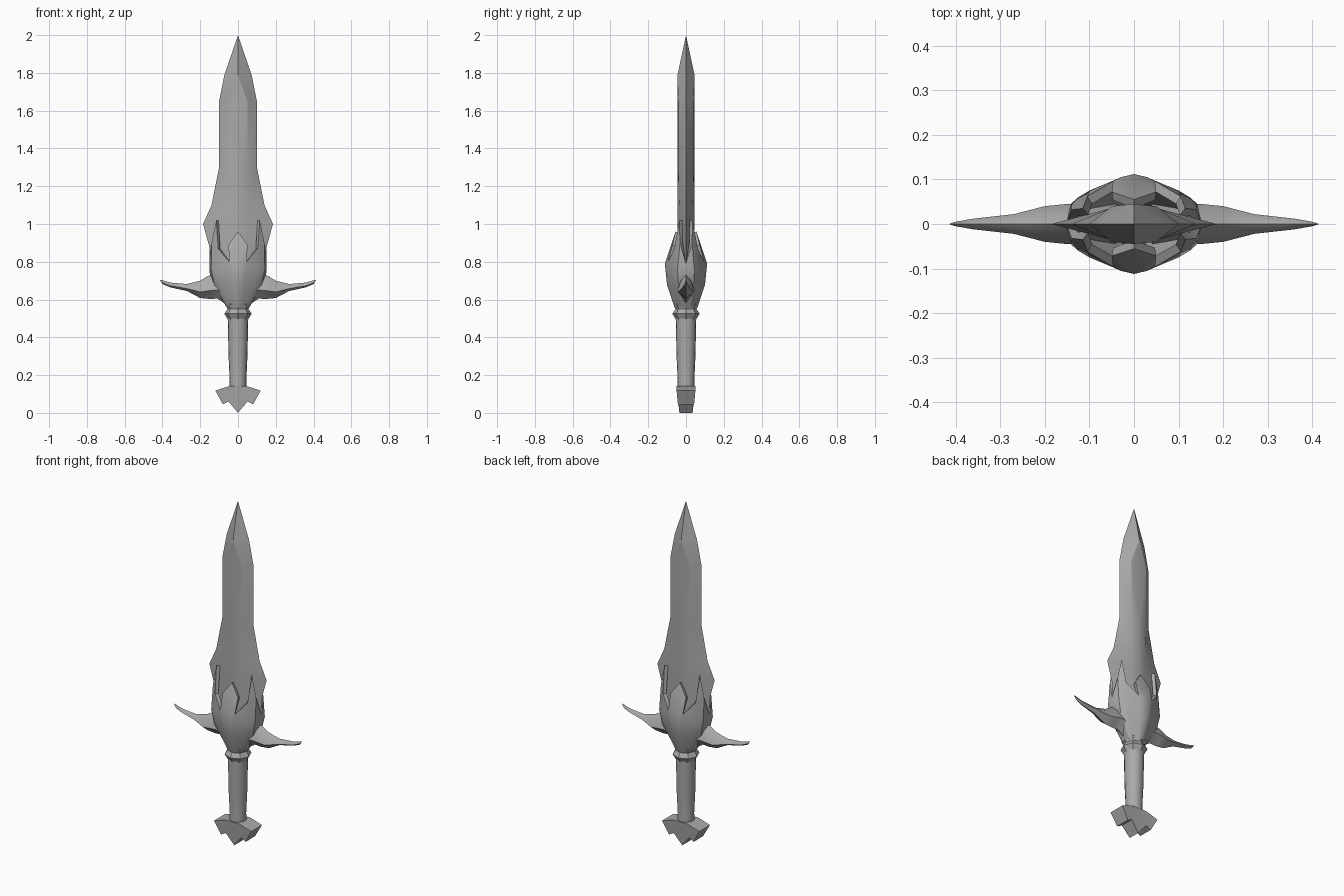
import bpy, bmesh, math

if "Cube" in bpy.data.objects:
    bpy.data.objects.remove(bpy.data.objects["Cube"], do_unlink=True)

steel = bpy.data.materials.new("grey_steel")
GREY = (0.4, 0.4, 0.4, 1)
steel.use_nodes = True
steel.diffuse_color = GREY
steel.node_tree.nodes["Principled BSDF"].inputs["Base Color"].default_value = GREY


def finish(name, bm, mirror=True, thickness=0):
    """Turn a bmesh into a named object, apply its modifiers and shade it."""
    bmesh.ops.remove_doubles(bm, verts=bm.verts, dist=0.0005)
    mesh = bpy.data.meshes.new(name)
    bm.to_mesh(mesh)
    bm.free()
    ob = bpy.data.objects.new(name, mesh)
    bpy.context.collection.objects.link(ob)
    mesh.materials.append(steel)
    bpy.ops.object.select_all(action='DESELECT')
    ob.select_set(True)
    bpy.context.view_layer.objects.active = ob
    if mirror:
        mod = ob.modifiers.new("mirror", 'MIRROR')
        mod.use_axis = (True, True, False)
        mod.merge_threshold = 0.0005
        bpy.ops.object.modifier_apply(modifier=mod.name)
    if thickness:
        mod = ob.modifiers.new("thickness", 'SOLIDIFY')
        mod.thickness = thickness
        mod.offset = -1
        bpy.ops.object.modifier_apply(modifier=mod.name)
    bpy.ops.object.shade_smooth_by_angle(angle=math.radians(30))
    return ob


def quarter(name, rows, thickness=0):
    """Skin rows of points (bottom to top, front centre to side), mirrored in x and y."""
    bm = bmesh.new()
    grid = [[bm.verts.new((x, -y, z)) for x, y, z in row] for row in rows]
    for low, high in zip(grid, grid[1:]):
        for i in range(len(low) - 1):
            bm.faces.new((low[i], low[i + 1], high[i + 1], high[i]))
    return finish(name, bm, thickness=thickness)


def lathe(name, profile, sides):
    """Turn a (radius, height) profile around z, with capped ends."""
    bm = bmesh.new()
    rings = []
    for r, z in profile:
        angles = [2 * math.pi * i / sides for i in range(sides)]
        rings.append([bm.verts.new((r * math.cos(a), r * math.sin(a), z)) for a in angles])
    for low, high in zip(rings, rings[1:]):
        for i in range(sides):
            j = (i + 1) % sides
            bm.faces.new((low[i], low[j], high[j], high[i]))
    bm.faces.new(rings[0][::-1])
    bm.faces.new(rings[-1])
    return finish(name, bm, mirror=False)


# Blade: height, edge x, bevel x, bevel y, centre y
blade = [
    (0.62, 0.09, 0.04, 0.036, 0.045),
    (0.75, 0.148, 0.05, 0.036, 0.045),
    (0.88, 0.152, 0.05, 0.036, 0.045),
    (1.00, 0.185, 0.05, 0.036, 0.045),
    (1.10, 0.14, 0.05, 0.036, 0.045),
    (1.30, 0.10, 0.05, 0.040, 0.045),
    (1.65, 0.10, 0.05, 0.040, 0.045),
    (1.79, 0.072, 0, 0.045, 0.045),
    (2.00, 0, 0, 0, 0),
]
quarter("blade", [[(0, yc, z), (xb, yb, z), (xe, 0, z)] for z, xe, xb, yb, yc in blade])

# Shell around the blade root, with a pronged rim
belly = [(0, .112, .79), (.03, .105, .79), (.045, .098, .78), (.10, .075, .77),
         (.125, .06, .77), (.142, .045, .76), (.152, 0, .75)]
rim = [(0, .055, .96), (.05, .072, .89), (.047, .096, .80), (.105, .062, .87),
       (.115, .035, 1.02), (.14, .032, .90), (.152, 0, .79)]
lower = [(x * .88, y * .9, .68) for x, y, z in belly]
foot = [(x * .4, y * .55, .56) for x, y, z in belly]
quarter("guard_shell", [foot, lower, belly, rim], thickness=0.02)

# Crossguard arms: x, bottom z, top z, half depth
arm = [
    (0.04, 0.56, 0.74, 0.045),
    (0.11, 0.605, 0.735, 0.046),
    (0.15, 0.603, 0.73, 0.045),
    (0.20, 0.608, 0.70, 0.040),
    (0.27, 0.645, 0.682, 0.022),
    (0.36, 0.665, 0.69, 0.012),
    (0.40, 0.682, 0.702, 0.005),
    (0.415, 0.705, 0.705, 0),
]
quarter("crossguard_arms", [
    [(x, 0, b) for x, b, t, d in arm],
    [(x, d, b + (t - b) * .35) for x, b, t, d in arm],
    [(x, d * .6, b + (t - b) * .75) for x, b, t, d in arm],
    [(x, 0, t) for x, b, t, d in arm],
])

# Collar and grip
lathe("collar", [(.048, .485), (.072, .525), (.056, .55), (.066, .575), (.05, .61)], 8)
lathe("grip", [(.042, .12), (.046, .15), (.044, .17), (.05, .30), (.054, .50)], 16)

# Pommel: a flared, notched block
under = [(0, .035, 0), (.05, .041, .06), (.08, .043, .045)]
over = [(0, .05, .142), (.045, .05, .142), (.12, .05, .118)]


def middle(points):
    return [(x, 0, z) for x, y, z in points]


def closed(points):
    return points + [(points[-1][0], 0, points[-1][2])]


quarter("pommel", [closed(middle(under)), closed(under), closed(over), closed(middle(over))])
